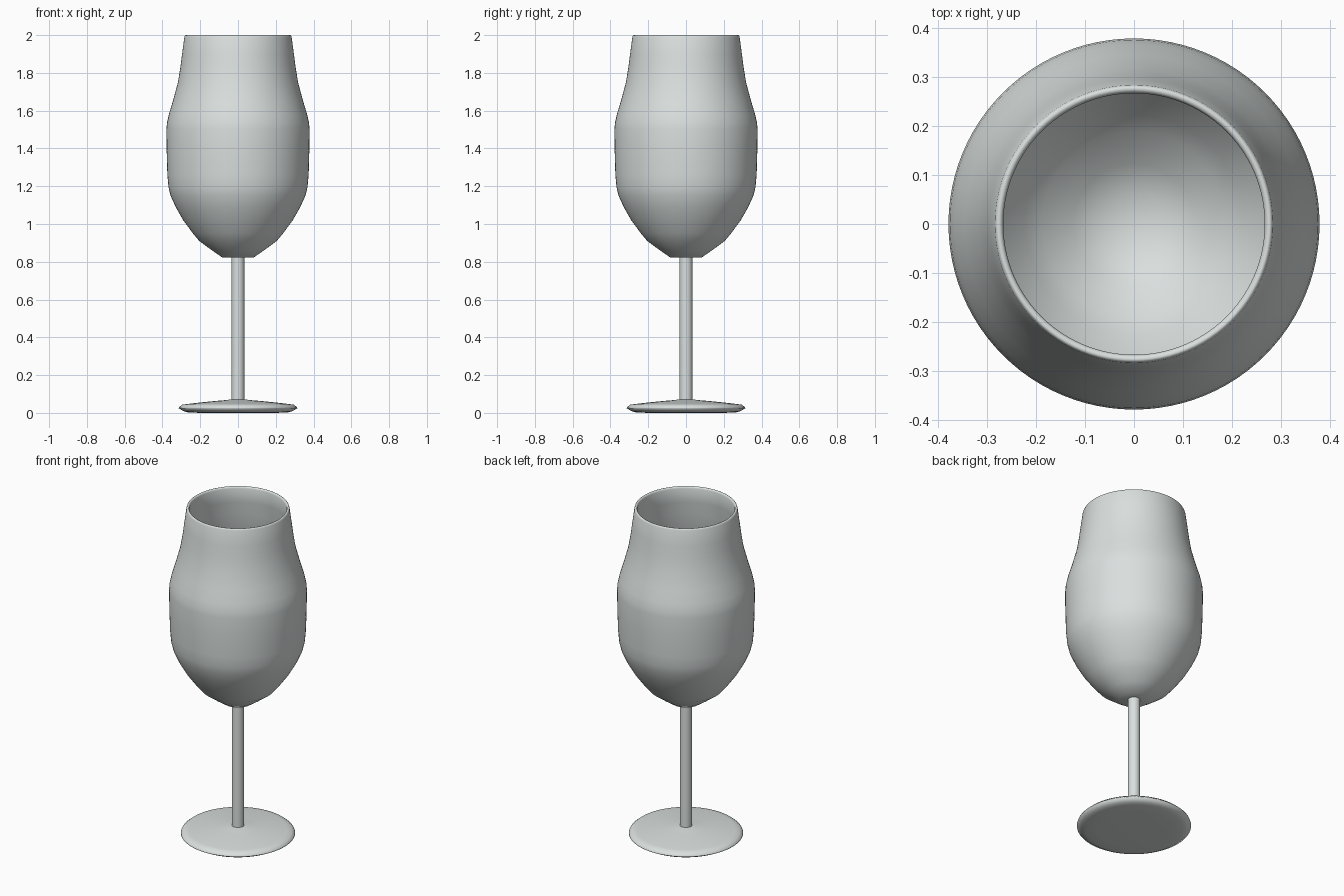
import bpy, bmesh, math

if "Cube" in bpy.data.objects:
    bpy.data.objects.remove(bpy.data.objects["Cube"])

SIDES = 96

glass = bpy.data.materials.new("pale grey glass")
glass.diffuse_color = (0.70, 0.745, 0.735, 1)
glass.use_nodes = True
glass.node_tree.nodes["Principled BSDF"].inputs["Base Color"].default_value = glass.diffuse_color


def lathe(name, profile):
    """Spin a (radius, height) profile around z; radius 0 becomes a pole."""
    bm = bmesh.new()
    rings = []
    for r, z in profile:
        if r == 0:
            rings.append([bm.verts.new((0, 0, z))] * SIDES)
        else:
            rings.append([bm.verts.new((r * math.cos(2 * math.pi * i / SIDES),
                                        r * math.sin(2 * math.pi * i / SIDES), z))
                          for i in range(SIDES)])
    for a, b in zip(rings, rings[1:]):
        for i in range(SIDES):
            j = (i + 1) % SIDES
            corners = list(dict.fromkeys((a[i], a[j], b[j], b[i])))
            bm.faces.new(corners).smooth = True
    mesh = bpy.data.meshes.new(name)
    bm.to_mesh(mesh)
    bm.free()
    mesh.materials.append(glass)
    obj = bpy.data.objects.new(name, mesh)
    bpy.context.collection.objects.link(obj)
    return obj


# Foot: shallow disc with a bevelled rim
lathe("foot", [(0, 0), (0.2, 0), (0.265, 0.003), (0.285, 0.008), (0.314, 0.024),
               (0.312, 0.03), (0.297, 0.043), (0.27, 0.047), (0.2, 0.055),
               (0.12, 0.063), (0.06, 0.068), (0.034, 0.072), (0, 0.072)])

# Stem: plain rod from foot into the bowl
lathe("stem", [(0.034, 0.06), (0.034, 0.3), (0.034, 0.6), (0.034, 0.825)])

# Bowl: outer wall up to the rim, then inner wall back down
outer = [(0.082, 0.822), (0.14, 0.862), (0.205, 0.91), (0.24, 0.952), (0.29, 1.02),
         (0.33, 1.09), (0.357, 1.15), (0.368, 1.195), (0.374, 1.26), (0.378, 1.4),
         (0.379, 1.5), (0.376, 1.535), (0.366, 1.58), (0.345, 1.65), (0.318, 1.75),
         (0.305, 1.83), (0.296, 1.9), (0.284, 1.99)]
rim = [(0.281, 1.998), (0.277, 2.0), (0.271, 1.998)]
inner = [(r - 0.017, z + (0.012 if z < 1.1 else 0)) for r, z in reversed(outer)]
lathe("bowl", [(0, 0.822)] + outer + rim + inner + [(0, 0.834)])
